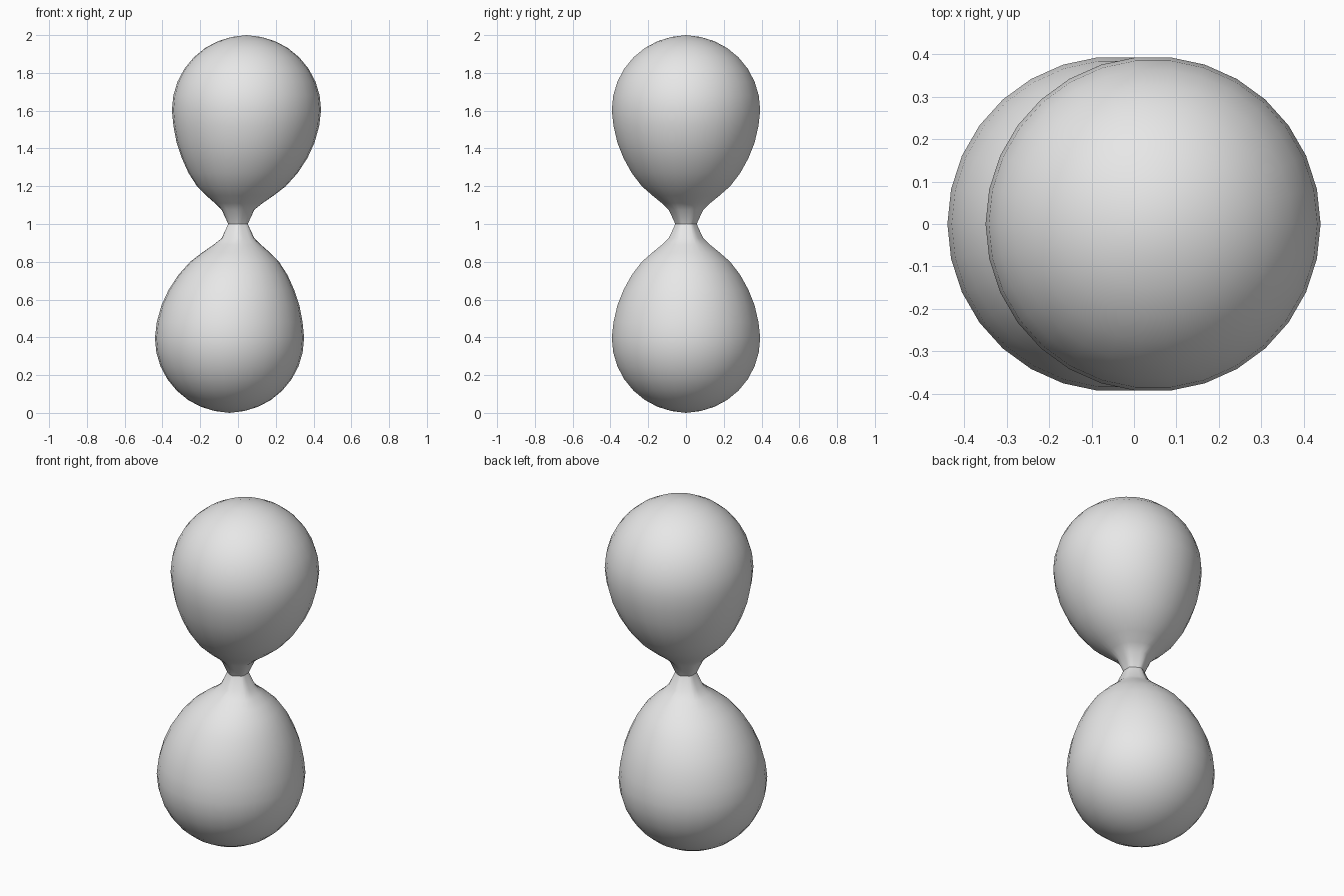
import bpy, bmesh, math

cube = bpy.data.objects.get("Cube")
if cube:
    bpy.data.objects.remove(cube)

SIDES = 30
RADIUS, CENTRE, LEAN = 0.395, 0.603, 0.045

# Flare from the waist: (distance from waist, radius, sideways shift, hexagon blend)
flare = [(0.0, 0.06, 0.0, 1.0), (0.075, 0.095, 0.0, 0.7), (0.11, 0.13, 0.004, 0.25),
         (0.15, 0.178, 0.010, 0.0), (0.20, 0.235, 0.018, 0.0), (0.27, 0.289, 0.027, 0.0),
         (0.35, 0.333, 0.035, 0.0), (0.43, 0.365, 0.040, 0.0), (0.52, 0.386, 0.044, 0.0)]
# Rounded end of the bulb
dome = []
for i in range(8):
    t = math.radians(i * 11.25)
    dome.append((CENTRE + RADIUS * math.sin(t), RADIUS * math.cos(t), LEAN, 0.0))
half = flare + dome


def add_ring(bm, side, d, r, shift, hexa):
    """One cross-section; the narrow waist blends towards a hexagon."""
    verts = []
    for i in range(SIDES):
        a = 2 * math.pi * i / SIDES
        corner = (a - math.pi / 6) % (math.pi / 3) - math.pi / 6
        flat = math.cos(math.pi / 6) / math.cos(corner)
        rr = r * (1 - hexa + hexa * flat)
        verts.append(bm.verts.new((side * shift + rr * math.cos(a),
                                   rr * math.sin(a), 1 + side * d)))
    return verts


# Continuous surface: lower bulb, waist, upper bulb
bm = bmesh.new()
sections = [(-1, *s) for s in reversed(half[1:])] + [(1, *s) for s in half]
rings = [add_ring(bm, *s) for s in sections]
for low, high in zip(rings, rings[1:]):
    for i in range(SIDES):
        j = (i + 1) % SIDES
        bm.faces.new((low[i], low[j], high[j], high[i]))

# Poles closing both ends
bottom = bm.verts.new((-LEAN, 0, 0))
top = bm.verts.new((LEAN, 0, 2))
for i in range(SIDES):
    j = (i + 1) % SIDES
    bm.faces.new((bottom, rings[0][j], rings[0][i]))
    bm.faces.new((top, rings[-1][i], rings[-1][j]))
bmesh.ops.recalc_face_normals(bm, faces=bm.faces)

mesh = bpy.data.meshes.new("double_bulb")
bm.to_mesh(mesh)
bm.free()
bulb = bpy.data.objects.new("double_bulb", mesh)
bpy.context.collection.objects.link(bulb)

# Plain grey finish
grey = bpy.data.materials.new("light_grey")
grey.use_nodes = True
colour = (0.8, 0.8, 0.8, 1)
grey.diffuse_color = colour
grey.node_tree.nodes["Principled BSDF"].inputs["Base Color"].default_value = colour
mesh.materials.append(grey)

# Smooth bulbs with a crisp crease at the waist
bpy.ops.object.select_all(action='DESELECT')
bulb.select_set(True)
bpy.context.view_layer.objects.active = bulb
bpy.ops.object.shade_smooth_by_angle(angle=math.radians(30))
